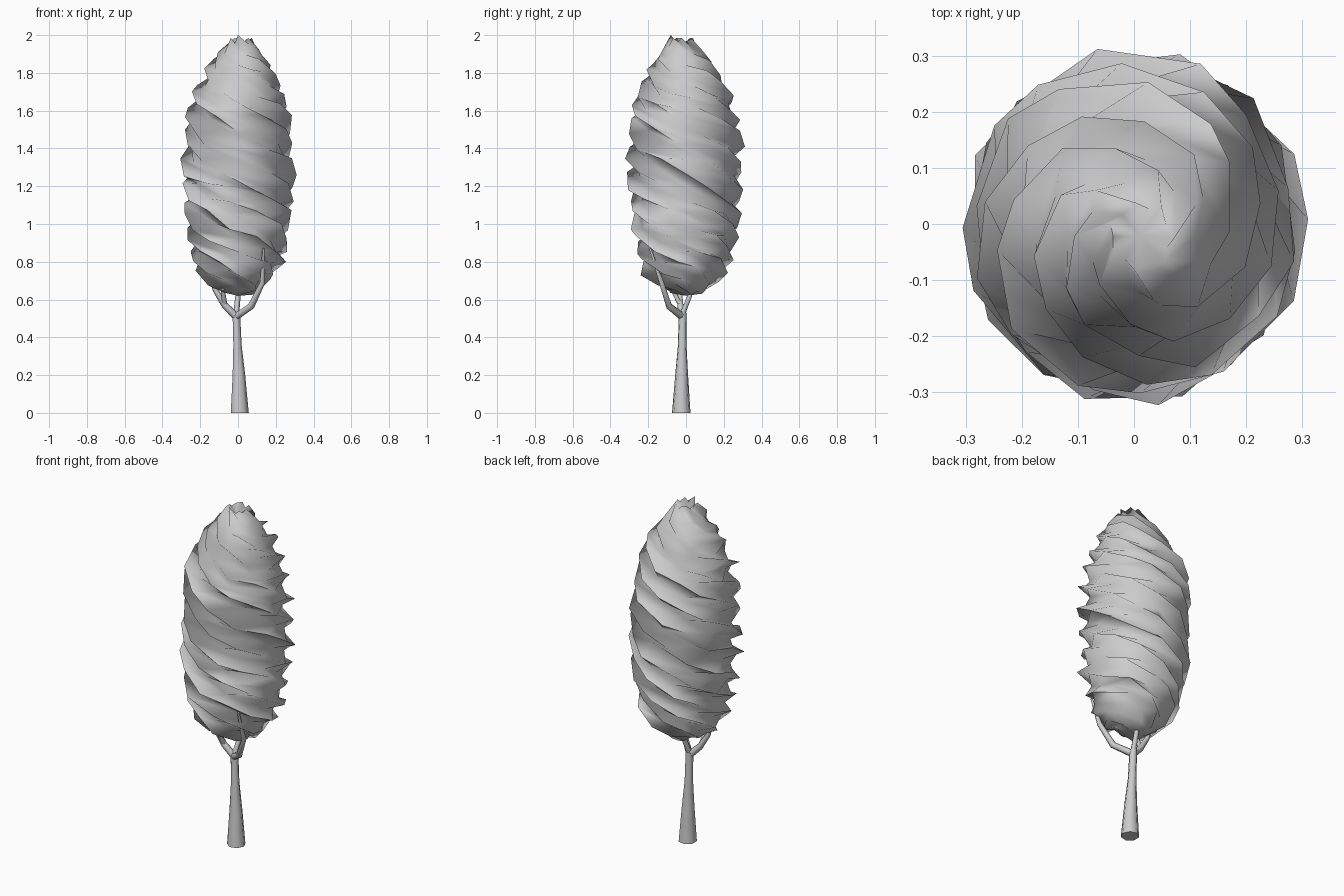
import bpy, bmesh, math, random
from mathutils import Vector

random.seed(4)
if "Cube" in bpy.data.objects:
    bpy.data.objects.remove(bpy.data.objects["Cube"])

grey = bpy.data.materials.new("light grey")
grey.use_nodes = True
GREY = (0.6, 0.6, 0.6, 1)
grey.diffuse_color = GREY
grey.node_tree.nodes["Principled BSDF"].inputs["Base Color"].default_value = GREY


def finish(name, bm, angle):
    bmesh.ops.recalc_face_normals(bm, faces=bm.faces)
    mesh = bpy.data.meshes.new(name)
    bm.to_mesh(mesh)
    bm.free()
    mesh.materials.append(grey)
    obj = bpy.data.objects.new(name, mesh)
    bpy.context.collection.objects.link(obj)
    bpy.ops.object.select_all(action='DESELECT')
    obj.select_set(True)
    bpy.context.view_layer.objects.active = obj
    bpy.ops.object.shade_smooth_by_angle(angle=math.radians(angle))


def bridge(bm, rings):
    n = len(rings[0])
    for a, b in zip(rings, rings[1:]):
        for i in range(n):
            j = (i + 1) % n
            bm.faces.new((a[i], a[j], b[j], b[i]))


def fan(bm, ring, tip):
    v = bm.verts.new(tip)
    for i in range(len(ring)):
        bm.faces.new((ring[i], ring[(i + 1) % len(ring)], v))


def limb(name, points, sides=6):
    """Tapered tube through (x, y, z, radius) points."""
    bm = bmesh.new()
    rings = []
    for k, (x, y, z, r) in enumerate(points):
        a = Vector(points[max(k - 1, 0)][:3])
        b = Vector(points[min(k + 1, len(points) - 1)][:3])
        turn = Vector((0, 0, 1)).rotation_difference(b - a)
        if z == 0:
            turn.identity()
        ring = []
        for i in range(sides):
            t = math.tau * i / sides
            off = turn @ Vector((r * math.cos(t), r * math.sin(t), 0))
            ring.append(bm.verts.new(Vector((x, y, z)) + off))
        rings.append(ring)
    bridge(bm, rings)
    for ring in (rings[0], rings[-1]):
        bm.faces.new(ring)
    finish(name, bm, 70)


# Trunk and its forked branches
limb("trunk", [(0.007, -0.025, 0, 0.05), (0.003, -0.023, 0.2, 0.035),
               (-0.004, -0.02, 0.36, 0.023), (-0.01, -0.018, 0.53, 0.021)], 7)
limb("right_branch", [(-0.01, -0.02, 0.51, 0.02), (-0.07, -0.03, 0.57, 0.018),
                      (-0.12, -0.035, 0.65, 0.014), (-0.16, -0.035, 0.77, 0.008)])
limb("right_branch_fork", [(-0.07, -0.03, 0.57, 0.014), (-0.08, -0.07, 0.65, 0.011),
                           (-0.08, -0.11, 0.74, 0.007)])
limb("left_branch", [(-0.01, -0.02, 0.51, 0.02), (0.07, -0.09, 0.565, 0.018),
                     (0.13, -0.13, 0.69, 0.014), (0.135, -0.19, 0.87, 0.006)])
limb("back_branch", [(-0.01, -0.02, 0.52, 0.016), (0.0, 0.02, 0.62, 0.014),
                     (0.0, 0.04, 0.74, 0.008)])

# Foliage: pleated crown, its folds winding downward
PROFILE = [(1.97, 0.06), (1.9, 0.13), (1.84, 0.175), (1.75, 0.215), (1.65, 0.262),
           (1.5, 0.288), (1.38, 0.297), (1.2, 0.292), (1.0, 0.283), (0.9, 0.264),
           (0.77, 0.235), (0.7, 0.18), (0.64, 0.1)]
STARTS, RINGS, TURN = 7, 22, math.radians(28)


def radius_at(z):
    for (z1, r1), (z0, r0) in zip(PROFILE, PROFILE[1:]):
        if z >= z0:
            return r0 + (r1 - r0) * (z - z0) / (z1 - z0)
    return PROFILE[-1][1]


bm = bmesh.new()
rings = []
top, bottom = PROFILE[0][0], PROFILE[-1][0]
for k in range(RINGS):
    u = k / (RINGS - 1)
    # Rings crowd slightly together at both ends
    z = top + (bottom - top) * (u - 0.025 * math.sin(math.tau * u))
    r = radius_at(z)
    # The crown leans slightly toward the front at the top
    lean = 0.02 * max(0, (z - 1.4) / 0.6)
    ring = []
    for s in range(STARTS):
        for offset, factor, spread in ((0, 1.02, 0.05), (0.5, 0.83, 0.03)):
            t = math.tau * (s + offset) / STARTS + TURN * k
            t += random.uniform(-0.09, 0.09)
            rr = r * (factor + random.uniform(-spread, spread))
            lift = random.uniform(-0.02, 0.02)
            ring.append(bm.verts.new((rr * math.cos(t) + lean * 0.7,
                                      rr * math.sin(t) * 1.03 - 0.003 - lean,
                                      min(z + lift, 2.0))))
    rings.append(ring)

# Ragged tips at the crown
for v in rings[0][::4]:
    v.co.z = 1.985
min(rings[0], key=lambda v: v.co.y).co.z = 2.0
bridge(bm, rings)
fan(bm, rings[0], (0.01, -0.02, 1.93))
fan(bm, rings[-1], (0, 0, 0.62))
finish("foliage", bm, 100)
